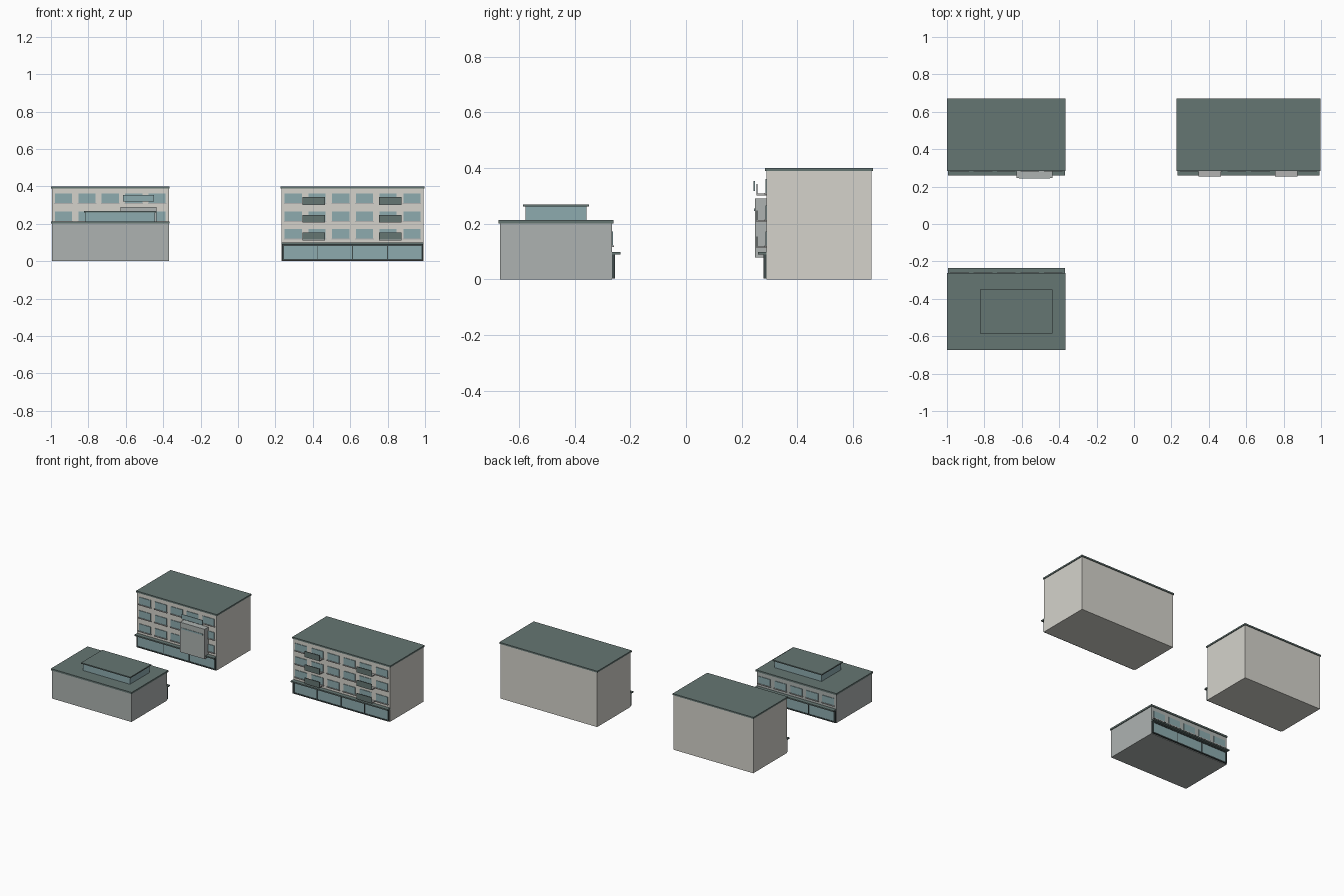
import bpy, bmesh
from mathutils import Matrix, Vector

if "Cube" in bpy.data.objects:
    bpy.data.objects.remove(bpy.data.objects["Cube"])


def material(name, r, g, b):
    m = bpy.data.materials.new(name)
    m.diffuse_color = (r, g, b, 1)
    m.use_nodes = True
    m.node_tree.nodes["Principled BSDF"].inputs["Base Color"].default_value = m.diffuse_color
    return m


PALE = material("pale_wall", 0.66, 0.65, 0.60)
GREY = material("grey_wall", 0.42, 0.45, 0.44)
ROOF = material("roof_slate", 0.13, 0.18, 0.17)
DARK = material("dark_frame", 0.05, 0.07, 0.07)
GLASS = material("glass", 0.27, 0.41, 0.43)
STONE = material("balcony_stone", 0.45, 0.45, 0.44)


def boxes(name, mat, spans):
    """One object from boxes given as (x0, x1, y0, y1, z0, z1)."""
    bm = bmesh.new()
    for x0, x1, y0, y1, z0, z1 in spans:
        centre = Vector((x0 + x1, y0 + y1, z0 + z1)) / 2
        size = (abs(x1 - x0), abs(y1 - y0), abs(z1 - z0), 1)
        bmesh.ops.create_cube(bm, size=1, matrix=Matrix.Translation(centre) @ Matrix.Diagonal(size))
    me = bpy.data.meshes.new(name)
    bm.to_mesh(me)
    bm.free()
    me.materials.append(mat)
    ob = bpy.data.objects.new(name, me)
    bpy.context.collection.objects.link(ob)
    return ob


def building(name, wall, x0, x1, front, back, top, roof_t, columns, rows, panes):
    n = 1 if front > back else -1          # direction the shop front faces

    def out(d):
        return front + n * d

    # body and overhanging roof slab
    boxes(name + "_walls", wall, [(x0, x1, front, back, 0, top - roof_t)])
    boxes(name + "_roof", ROOF,
          [(x0 - 0.005, x1 + 0.005, out(0.005), back - n * 0.005, top - roof_t, top)])

    # upper windows with sills
    step = (x1 - x0) / columns
    cells = [(x0 + step * (i + 0.5), z) for z in rows for i in range(columns)]
    boxes(name + "_windows", GLASS,
          [(x - 0.046, x + 0.046, out(-0.004), out(0.004), z, z + 0.05) for x, z in cells])
    boxes(name + "_sills", STONE,
          [(x - 0.05, x + 0.05, out(-0.004), out(0.008), z - 0.006, z) for x, z in cells])

    # ground floor glazing, frame bars and canopy
    a, b = x0 + 0.005, x1 - 0.005
    boxes(name + "_shop_glass", GLASS, [(a, b, out(-0.004), out(0.007), 0.008, 0.088)])
    bars = [(a, b, out(0), out(0.011), 0.004, 0.012), (a, b, out(0), out(0.011), 0.082, 0.09)]
    for i in range(panes + 1):
        x = a + 0.003 + (b - a - 0.006) * i / panes
        w = 0.005 if i in (0, panes) else 0.002
        bars.append((x - w, x + w, out(0), out(0.011), 0.004, 0.09))
    boxes(name + "_shop_frame", DARK, bars)
    boxes(name + "_canopy", ROOF, [(x0, x1, out(-0.004), out(0.03), 0.09, 0.099)])


FLOORS = [0.122, 0.216, 0.311]
building("right_block", PALE, 0.232, 0.993, 0.289, 0.666, 0.40, 0.011, 6, FLOORS, 4)
building("left_block", PALE, -0.995, -0.37, 0.289, 0.666, 0.40, 0.011, 5, FLOORS, 3)
building("low_block", GREY, -0.995, -0.37, -0.266, -0.668, 0.213, 0.012, 5, [0.122], 3)

# right block balconies: floor slab and front rail panel
spots = [(x, z) for x in (0.404, 0.815) for z in (0.112, 0.206, 0.301)]
boxes("balcony_floors", STONE,
      [(x - 0.06, x + 0.06, 0.254, 0.291, z, z + 0.007) for x, z in spots])
boxes("balcony_rails", ROOF,
      [(x - 0.06, x + 0.06, 0.253, 0.257, z + 0.003, z + 0.042) for x, z in spots])

# left block projecting bay with glass strip and terrace rail above
boxes("bay", GREY, [(-0.628, -0.436, 0.247, 0.291, 0.079, 0.291)])
boxes("bay_strip", GLASS, [(-0.615, -0.449, 0.244, 0.25, 0.245, 0.255)])
boxes("terrace_rail", GLASS, [(-0.615, -0.449, 0.243, 0.247, 0.318, 0.353)])

# low block skylight
boxes("skylight_glass", GLASS, [(-0.815, -0.445, -0.577, -0.358, 0.21, 0.262)])
boxes("skylight_cap", ROOF, [(-0.823, -0.437, -0.585, -0.349, 0.261, 0.269)])
